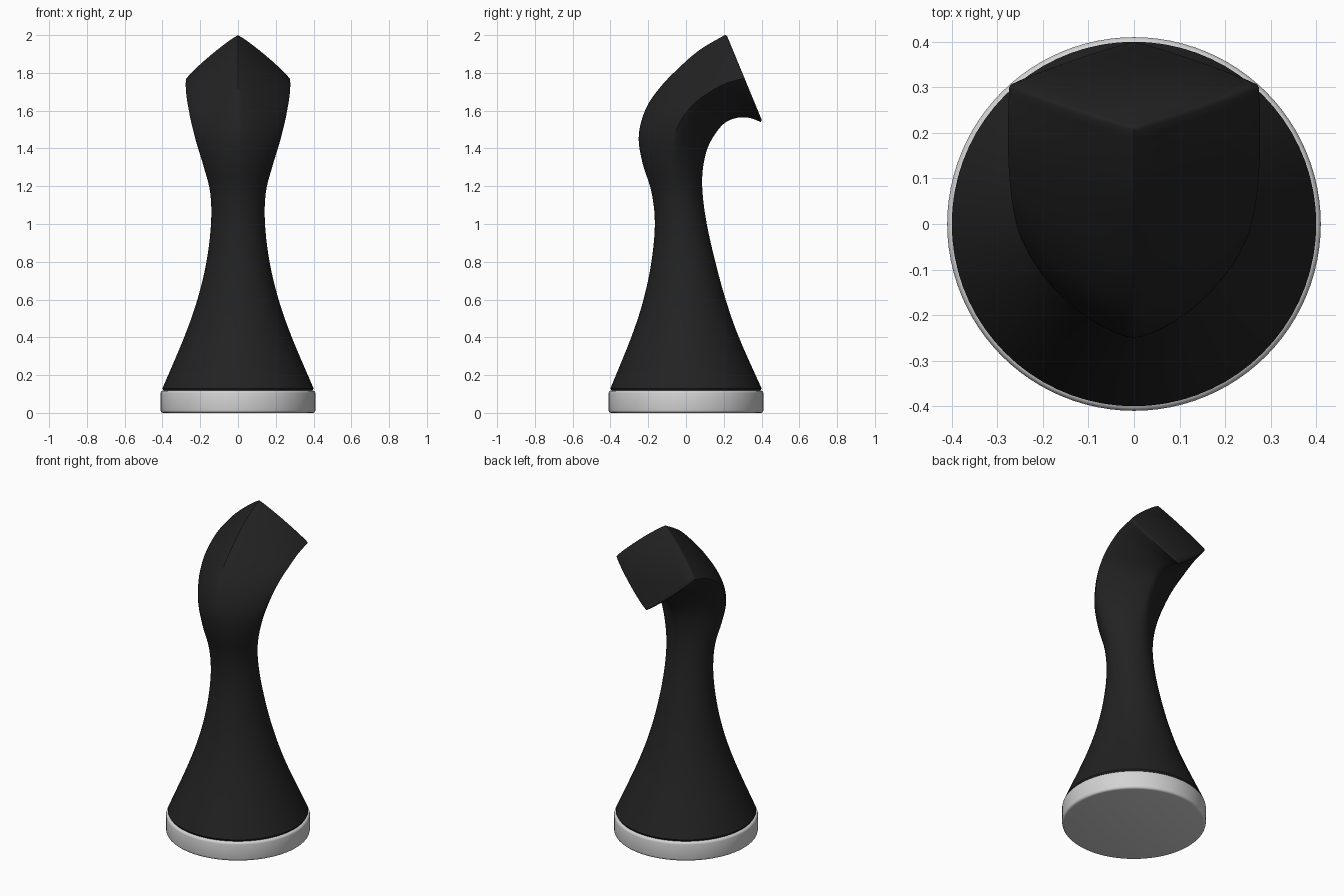
import bpy, bmesh, math

if "Cube" in bpy.data.objects:
    bpy.data.objects.remove(bpy.data.objects["Cube"])


def material(name, v):
    m = bpy.data.materials.new(name)
    m.diffuse_color = (v, v, v, 1)
    m.use_nodes = True
    m.node_tree.nodes["Principled BSDF"].inputs["Base Color"].default_value = m.diffuse_color
    return m


def make_object(name, bm, mat):
    bmesh.ops.recalc_face_normals(bm, faces=bm.faces[:])
    me = bpy.data.meshes.new(name)
    bm.to_mesh(me)
    bm.free()
    ob = bpy.data.objects.new(name, me)
    bpy.context.collection.objects.link(ob)
    me.materials.append(mat)
    bpy.ops.object.select_all(action='DESELECT')
    ob.select_set(True)
    bpy.context.view_layer.objects.active = ob
    bpy.ops.object.shade_smooth_by_angle(angle=math.radians(40))
    return ob


def spline(a, b, c, d, t):
    return [0.5 * (2 * q + (r - p) * t + (2 * p - 5 * q + 4 * r - s) * t * t
                   + (3 * q - p - 3 * r + s) * t ** 3) for p, q, r, s in zip(a, b, c, d)]


# Sections: outer point (y, z), inner point (y, z), half width, squareness 0..1
SECTIONS = [
    (-.40, .13, .40, .13, .40, 0),
    (-.29, .40, .28, .40, .285, 0),
    (-.225, .60, .21, .60, .215, 0),
    (-.183, .80, .155, .80, .167, 0),
    (-.165, 1.0, .11, 1.0, .143, .08),
    (-.183, 1.17, .088, 1.16, .147, .22),
    (-.232, 1.33, .088, 1.28, .182, .45),
    (-.25, 1.47, .11, 1.39, .22, .65),
    (-.213, 1.61, .15, 1.47, .248, .8),
    (-.14, 1.72, .205, 1.535, .265, .9),
    (-.05, 1.815, .27, 1.562, .274, .95),
    (.07, 1.92, .335, 1.562, .277, 1),
    (.205, 2.0, .395, 1.54, .274, 1),
]
N = 72

rows = []
for i in range(len(SECTIONS) - 1):
    pts = [SECTIONS[min(max(k, 0), len(SECTIONS) - 1)] for k in range(i - 1, i + 3)]
    rows += [spline(*pts, t / 5) for t in range(5)]
rows.append(list(SECTIONS[-1]))

# Body: round foot lofted into a bent square-ended neck
bm = bmesh.new()


def ring(row, scale=1.0, dy=0.0, dz=0.0):
    ay, az, by, bz, w, k = row
    p = 2 - 0.9 * min(max(k, 0), 1)
    out = []
    for j in range(N):
        a = 2 * math.pi * j / N
        c, s = math.cos(a), math.sin(a)
        r = scale / (abs(c) ** p + abs(s) ** p) ** (1 / p)
        out.append(bm.verts.new((r * s * w,
                                 (ay + by) / 2 + r * c * (by - ay) / 2 + dy,
                                 (az + bz) / 2 + r * c * (bz - az) / 2 + dz)))
    return out


end = rows[-1]
rings = [ring(rows[0], .975, 0, -.018)] + [ring(r) for r in rows]
rings += [ring(end, .985, .006, .0025), ring(end, .955, .009, .004)]
for lo, hi in zip(rings, rings[1:]):
    for j in range(N):
        k = (j + 1) % N
        bm.faces.new((lo[j], lo[k], hi[k], hi[j]))
bm.faces.new(rings[0])
bm.faces.new(rings[-1])
make_object("bent_body", bm, material("matte black", .016))

# Base: flat disc with softened rims
bm = bmesh.new()
bmesh.ops.create_cone(bm, cap_ends=True, segments=96, radius1=.41, radius2=.41, depth=.118)
bmesh.ops.translate(bm, verts=bm.verts[:], vec=(0, 0, .059))
rims = [e for e in bm.edges if any(len(f.verts) > 4 for f in e.link_faces)]
bmesh.ops.bevel(bm, geom=rims, offset=.014, segments=3, affect='EDGES', profile=.5)
make_object("base_disc", bm, material("light grey", .65))
